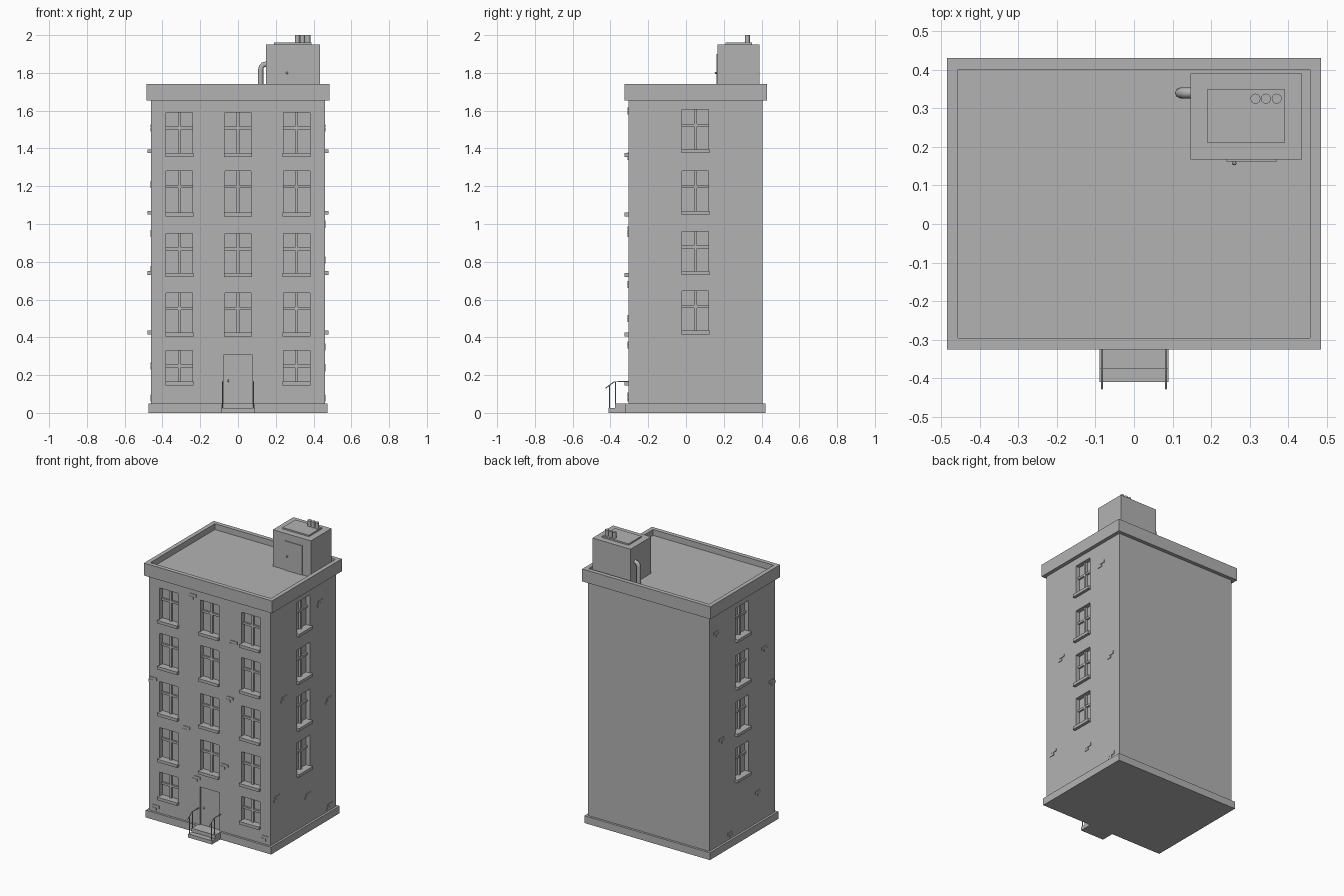
import bpy, bmesh
from math import radians
from mathutils import Vector, Matrix

if "Cube" in bpy.data.objects:
    bpy.data.objects.remove(bpy.data.objects["Cube"])

GREY = (0.45, 0.45, 0.45, 1)
grey = bpy.data.materials.new("plaster grey")
grey.use_nodes = True
grey.diffuse_color = GREY
grey.node_tree.nodes["Principled BSDF"].inputs["Base Color"].default_value = GREY


def finish(name, bm):
    mesh = bpy.data.meshes.new(name)
    bm.to_mesh(mesh)
    bm.free()
    mesh.materials.append(grey)
    obj = bpy.data.objects.new(name, mesh)
    bpy.context.collection.objects.link(obj)
    return obj


def add_box(bm, low, high):
    low, high = Vector(low), Vector(high)
    place = Matrix.Translation((low + high) / 2) @ Matrix.Diagonal((*(high - low), 1))
    return bmesh.ops.create_cube(bm, size=1, matrix=place)["verts"]


def boxes(name, spans):
    bm = bmesh.new()
    for low, high in spans:
        add_box(bm, low, high)
    return finish(name, bm)


def tube(name, paths, radius, sides=1):
    curve = bpy.data.curves.new(name, "CURVE")
    curve.dimensions = "3D"
    curve.bevel_depth = radius
    curve.bevel_resolution = sides
    curve.use_fill_caps = True
    for points in paths:
        line = curve.splines.new("POLY")
        line.points.add(len(points) - 1)
        for p, co in zip(line.points, points):
            p.co = (*co, 1)
    curve.materials.append(grey)
    obj = bpy.data.objects.new(name, curve)
    bpy.context.collection.objects.link(obj)
    return obj


# Facades: u runs along the wall, n points out of it, z is up
def facade(origin, u_axis, n_axis):
    def span(u0, u1, n0, n1, z0, z1):
        a = Vector(origin) + Vector(u_axis) * u0 + Vector(n_axis) * n0
        b = Vector(origin) + Vector(u_axis) * u1 + Vector(n_axis) * n1
        a.z, b.z = z0, z1
        low = [min(p, q) for p, q in zip(a, b)]
        high = [max(p, q) for p, q in zip(a, b)]
        return low, high
    return span


front = facade((0, -0.305, 0), (1, 0, 0), (0, -1, 0))
left = facade((0.46, 0, 0), (0, 1, 0), (1, 0, 0))
right = facade((-0.46, 0, 0), (0, 1, 0), (-1, 0, 0))

# Window layout: facade, centre, bottom, top
windows = []
for bottom, top in ((0.165, 0.33), (0.425, 0.635), (0.74, 0.95), (1.06, 1.28), (1.375, 1.59)):
    for u in (-0.31, 0, 0.31):
        if u or bottom > 0.2:
            windows.append((front, u, bottom, top))
for top in (0.645, 0.96, 1.28, 1.605):
    for side in (left, right):
        windows.append((side, 0.05, top - 0.21, top))

# Walls with window and door recesses
walls = boxes("walls", [((-0.46, -0.305, 0.02), (0.46, 0.405, 1.68))])
holes = [f(u - 0.07, u + 0.07, -0.03, 0.03, z0, z1) for f, u, z0, z1 in windows]
holes.append(front(-0.075, 0.075, -0.01, 0.005, 0.05, 0.31))
cutter = boxes("recess_cutter", holes)
cutter.hide_render = True
cut = walls.modifiers.new("recesses", "BOOLEAN")
cut.object = cutter
cut.solver = "EXACT"
bpy.context.view_layer.objects.active = walls
bpy.ops.object.modifier_apply(modifier=cut.name)
bpy.data.objects.remove(cutter)

# Window bars and sills
bars, sills = [], []
for f, u, z0, z1 in windows:
    bars.append(f(u - 0.008, u + 0.008, -0.032, -0.016, z0, z1))
    bars.append(f(u - 0.07, u + 0.07, -0.032, -0.018, z1 - 0.09, z1 - 0.075))
    sills.append(f(u - 0.075, u + 0.075, -0.03, 0.02, z0 - 0.02, z0))
boxes("window_bars", bars)
boxes("window_sills", sills)

# Loose bricks standing slightly proud of the walls
bricks = []
marks = {
    front: ((-0.13, 1.6), (0.18, 1.36), (-0.43, 0.95), (-0.18, 0.68), (0.15, 0.97),
            (-0.1, 0.36), (-0.41, 0.08), (0.42, 0.09), (0.11, 0.5)),
    left: ((0.23, 1.51), (-0.16, 1.0), (0.32, 0.81), (-0.24, 0.35), (0.1, 0.24), (0.33, 0.08)),
    right: ((0.33, 1.51), (-0.19, 1.21), (0.27, 0.76), (-0.12, 0.25), (0.18, 0.08), (-0.27, 0.95)),
}
for f, spots in marks.items():
    for u, z in spots:
        bricks.append(f(u - 0.02, u + 0.03, -0.005, 0.004, z, z + 0.018))
        bricks.append(f(u - 0.03, u + 0.005, -0.005, 0.004, z - 0.02, z - 0.001))
boxes("loose_bricks", bricks)

# Plinth
boxes("plinth", [((-0.475, -0.32, 0), (0.475, 0.42, 0.05))])

# Cornice with a sunken flat roof
bm = bmesh.new()
add_box(bm, (-0.485, -0.325, 1.655), (0.485, 0.43, 1.74))
top = [f for f in bm.faces if f.normal.z > 0.9]
bmesh.ops.inset_region(bm, faces=top, thickness=0.041)
floor = bmesh.ops.extrude_discrete_faces(bm, faces=top)["faces"]
bmesh.ops.translate(bm, verts=floor[0].verts, vec=(0, 0, -0.04))
finish("roof_and_cornice", bm)

# Stair hut on the roof
boxes("roof_hut", [((0.147, 0.167, 1.69), (0.435, 0.39, 1.95))])
boxes("hut_lid", [((0.19, 0.21, 1.945), (0.39, 0.35, 1.96))])
boxes("hut_door", [((0.24, 0.162, 1.7), (0.37, 0.17, 1.9))])
bm = bmesh.new()
for centre in ((0.26, 0.158, 1.8), (-0.05, -0.298, 0.17)):
    bmesh.ops.create_uvsphere(bm, u_segments=8, v_segments=6, radius=0.006,
                              matrix=Matrix.Translation(centre))
finish("door_knobs", bm)

# Chimney pots and bent vent pipe
bm = bmesh.new()
for x in (0.315, 0.342, 0.37):
    bmesh.ops.create_cone(bm, cap_ends=True, segments=16, radius1=0.013, radius2=0.013,
                          depth=0.05, matrix=Matrix.Translation((x, 0.325, 1.975)))
pots = finish("chimney_pots", bm)
tube("vent_pipe", [[(0.12, 0.34, 1.69), (0.12, 0.34, 1.815), (0.124, 0.34, 1.832),
                    (0.134, 0.34, 1.843), (0.155, 0.34, 1.847)]], 0.014, 2)

# Entrance steps and handrails
boxes("entrance_steps", [((-0.09, -0.41, 0), (0.09, -0.31, 0.025)),
                         ((-0.09, -0.375, 0.02), (0.09, -0.31, 0.05))])
rails = []
for x in (-0.083, 0.083):
    rails.append([(x, -0.427, 0.13), (x, -0.38, 0.165), (x, -0.3, 0.165)])
    rails.append([(x, -0.404, 0.02), (x, -0.404, 0.147)])
    rails.append([(x, -0.372, 0.045), (x, -0.372, 0.165)])
tube("handrails", rails, 0.003)

# Round the pots, keep their rims sharp
bpy.ops.object.select_all(action="DESELECT")
pots.select_set(True)
bpy.context.view_layer.objects.active = pots
bpy.ops.object.shade_smooth_by_angle(angle=radians(40))
